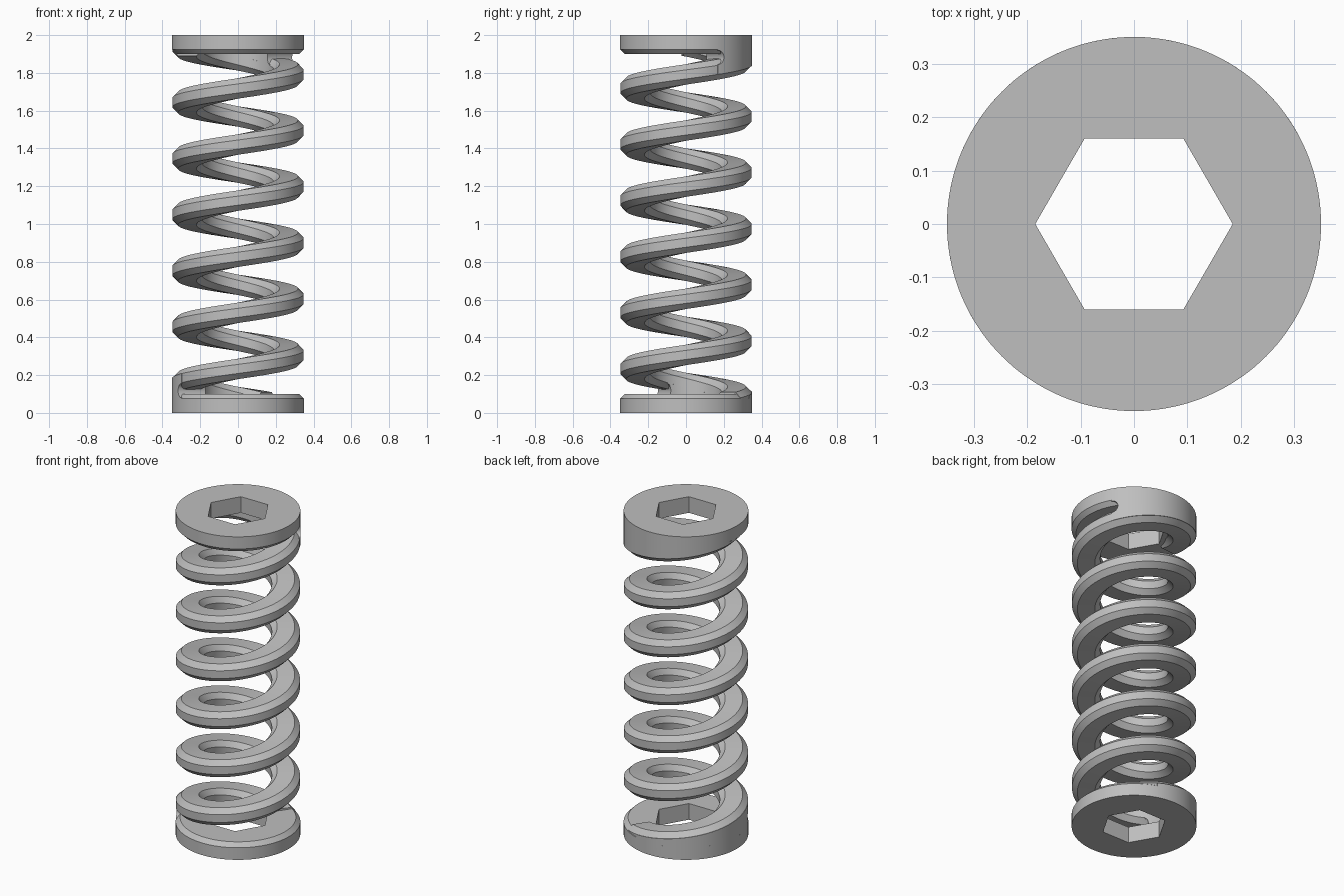
import bpy, bmesh, math
from mathutils import Matrix, Vector

cube = bpy.data.objects.get("Cube")
if cube:
    bpy.data.objects.remove(cube, do_unlink=True)

PITCH = 0.297        # rise per turn
R_OUT, R_IN = 0.348, 0.19
HALF, CHAMFER = 0.054, 0.03
DISC, DISC_R = 0.1, 0.35
SLOT_END = 205       # angle where the slot under the coil begins

grey = bpy.data.materials.new("steel_grey")
grey.use_nodes = True
grey.diffuse_color = (0.52, 0.52, 0.52, 1)
grey.node_tree.nodes["Principled BSDF"].inputs["Base Color"].default_value = (0.52, 0.52, 0.52, 1)


def coil_z(deg):
    return 1 + PITCH * (deg - 120) / 360


def steps(start, end, count):
    return [start + (end - start) * i / count for i in range(count + 1)]


def sweep(name, angles, section, closed=False):
    """Sweep a cross-section of (radius, z) points around the z axis."""
    bm = bmesh.new()
    rings = []
    for deg in angles:
        a = math.radians(deg)
        rings.append([bm.verts.new((r * math.cos(a), r * math.sin(a), z))
                      for r, z in section(deg)])
    pairs = list(zip(rings, rings[1:]))
    if closed:
        pairs.append((rings[-1], rings[0]))
    else:
        bm.faces.new(rings[0])
        bm.faces.new(rings[-1])
    n = len(rings[0])
    for a, b in pairs:
        for i in range(n):
            j = (i + 1) % n
            bm.faces.new((a[i], a[j], b[j], b[i]))
    bmesh.ops.recalc_face_normals(bm, faces=bm.faces)
    mesh = bpy.data.meshes.new(name)
    bm.to_mesh(mesh)
    bm.free()
    mesh.materials.append(grey)
    obj = bpy.data.objects.new(name, mesh)
    bpy.context.collection.objects.link(obj)
    bpy.ops.object.select_all(action='DESELECT')
    obj.select_set(True)
    bpy.context.view_layer.objects.active = obj
    bpy.ops.object.shade_smooth_by_angle(angle=math.radians(25))
    return obj


# Coil with a chamfered rectangular section
def coil_section(deg):
    z, c, h = coil_z(deg), CHAMFER, HALF
    return [(R_IN, z - h + c), (R_IN + c, z - h), (R_OUT - c, z - h), (R_OUT, z - h + c),
            (R_OUT, z + h - c), (R_OUT - c, z + h), (R_IN + c, z + h), (R_IN, z + h - c)]


first = 120 + 360 * (HALF + 0.002 - 1) / PITCH
sweep("spring_coil", steps(first, 240 - first, 640), coil_section)


# End disc with a hexagonal hole and a chamfer on the coil side
def disc_section(deg):
    hole = 0.16 / math.cos(math.radians(deg % 60 - 30))
    return [(hole, 0), (DISC_R, 0), (DISC_R, DISC - 0.025), (DISC_R - 0.025, DISC), (hole, DISC)]


bottom = [sweep("bottom_disc", steps(0, 357.5, 143), disc_section, closed=True)]


# Solid web joining disc and coil, ending in a rounded slot
def band(low, high):
    def section(deg):
        lo, hi = low(deg), high(deg)
        return [(R_IN, lo), (DISC_R, lo), (DISC_R, hi), (R_IN, hi)]
    return section


def web_top(deg):
    return coil_z(deg - 1080) + HALF - CHAMFER


slot_low = DISC - 0.02
slot_high = coil_z(SLOT_END - 1080) - HALF + CHAMFER
slot_mid, slot_r = (slot_low + slot_high) / 2, (slot_high - slot_low) / 2
slot_span = math.degrees(slot_r / DISC_R)


def slot_half(deg):
    t = min(1, max(0, (deg - SLOT_END) / slot_span))
    return slot_r * math.sqrt(1 - (1 - t) ** 2)


fillet = [SLOT_END + slot_span * (1 - math.cos(math.pi / 2 * i / 8)) for i in range(9)]
bottom.append(sweep("bottom_web", steps(72, SLOT_END, 54),
                    band(lambda d: 0.01, web_top)))
bottom.append(sweep("bottom_slot_lower_fillet", fillet,
                    band(lambda d: 0.05, lambda d: slot_mid - slot_half(d))))
bottom.append(sweep("bottom_slot_upper_fillet", fillet,
                    band(lambda d: slot_mid + slot_half(d), web_top)))

# Top end is the bottom end turned half a revolution about a horizontal axis
axis = Vector((math.cos(math.radians(120)), math.sin(math.radians(120)), 0))
flip = (Matrix.Translation((0, 0, 1)) @ Matrix.Rotation(math.pi, 4, axis)
        @ Matrix.Translation((0, 0, -1)))
for part in bottom:
    twin = part.copy()
    twin.data = part.data.copy()
    twin.name = part.name.replace("bottom", "top")
    twin.data.transform(flip)
    bpy.context.collection.objects.link(twin)
